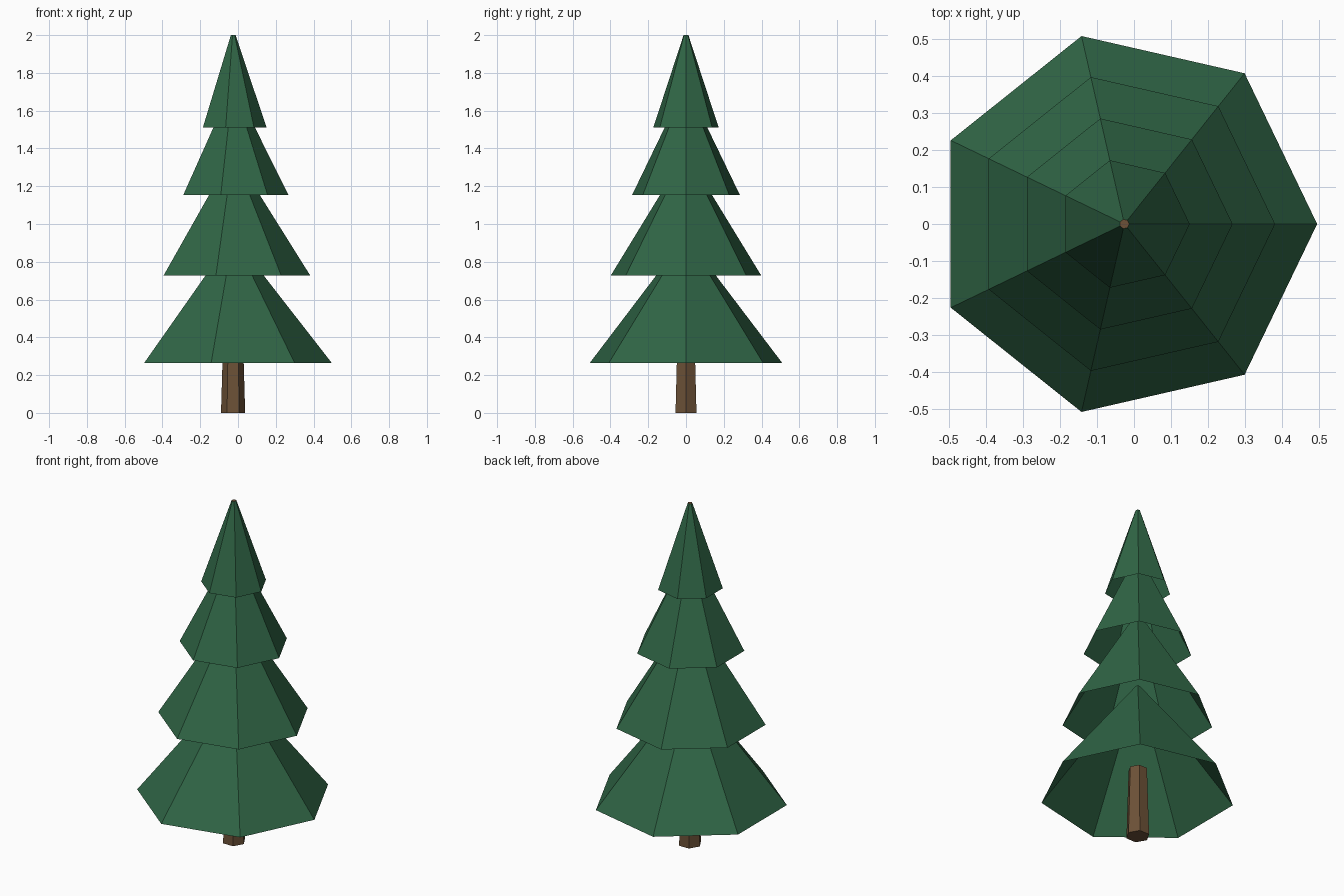
import bpy
import bmesh
from math import cos, sin, tau

if "Cube" in bpy.data.objects:
    bpy.data.objects.remove(bpy.data.objects["Cube"], do_unlink=True)

CENTRE_X = -0.026


def make_material(name, colour):
    mat = bpy.data.materials.new(name)
    mat.use_nodes = True
    mat.diffuse_color = colour
    mat.node_tree.nodes["Principled BSDF"].inputs["Base Color"].default_value = colour
    return mat


green = make_material("pine green", (0.029, 0.130, 0.060, 1))
brown = make_material("bark brown", (0.150, 0.082, 0.038, 1))


def tapered_tube(name, sides, bottom, top, materials, cap_bottom=False, cap_top=False):
    """Flat-sided tube between two (radius, height) ends, one corner on +x."""
    bm = bmesh.new()
    rings = []
    for radius, z in (bottom, top):
        angles = [tau * i / sides for i in range(sides)]
        rings.append([bm.verts.new((radius * cos(a), radius * sin(a), z)) for a in angles])
    low, high = rings
    for i in range(sides):
        j = (i + 1) % sides
        bm.faces.new((low[i], low[j], high[j], high[i]))
    if cap_bottom:
        bm.faces.new(low[::-1])
    if cap_top:
        bm.faces.new(high).material_index = len(materials) - 1
    mesh = bpy.data.meshes.new(name)
    bm.to_mesh(mesh)
    bm.free()
    for mat in materials:
        mesh.materials.append(mat)
    obj = bpy.data.objects.new(name, mesh)
    obj.location.x = CENTRE_X
    bpy.context.collection.objects.link(obj)
    return obj


# Short six-sided trunk reaching into the lowest tier
tapered_tube("trunk", 6, (0.064, 0), (0.052, 0.41), [brown], cap_bottom=True, cap_top=True)

# Hollow seven-sided foliage tiers, open underneath
tiers = [
    ("lowest_foliage", (0.522, 0.265), (0.012, 0.92)),
    ("lower_foliage", (0.408, 0.728), (0.012, 1.36)),
    ("upper_foliage", (0.293, 1.153), (0.012, 1.72)),
]
for name, bottom, top in tiers:
    tapered_tube(name, 7, bottom, top, [green], cap_top=True)

# Top tier ends in a small cut tip showing the wood
tapered_tube("top_foliage", 7, (0.177, 1.512), (0.013, 2.0), [green, brown], cap_top=True)
